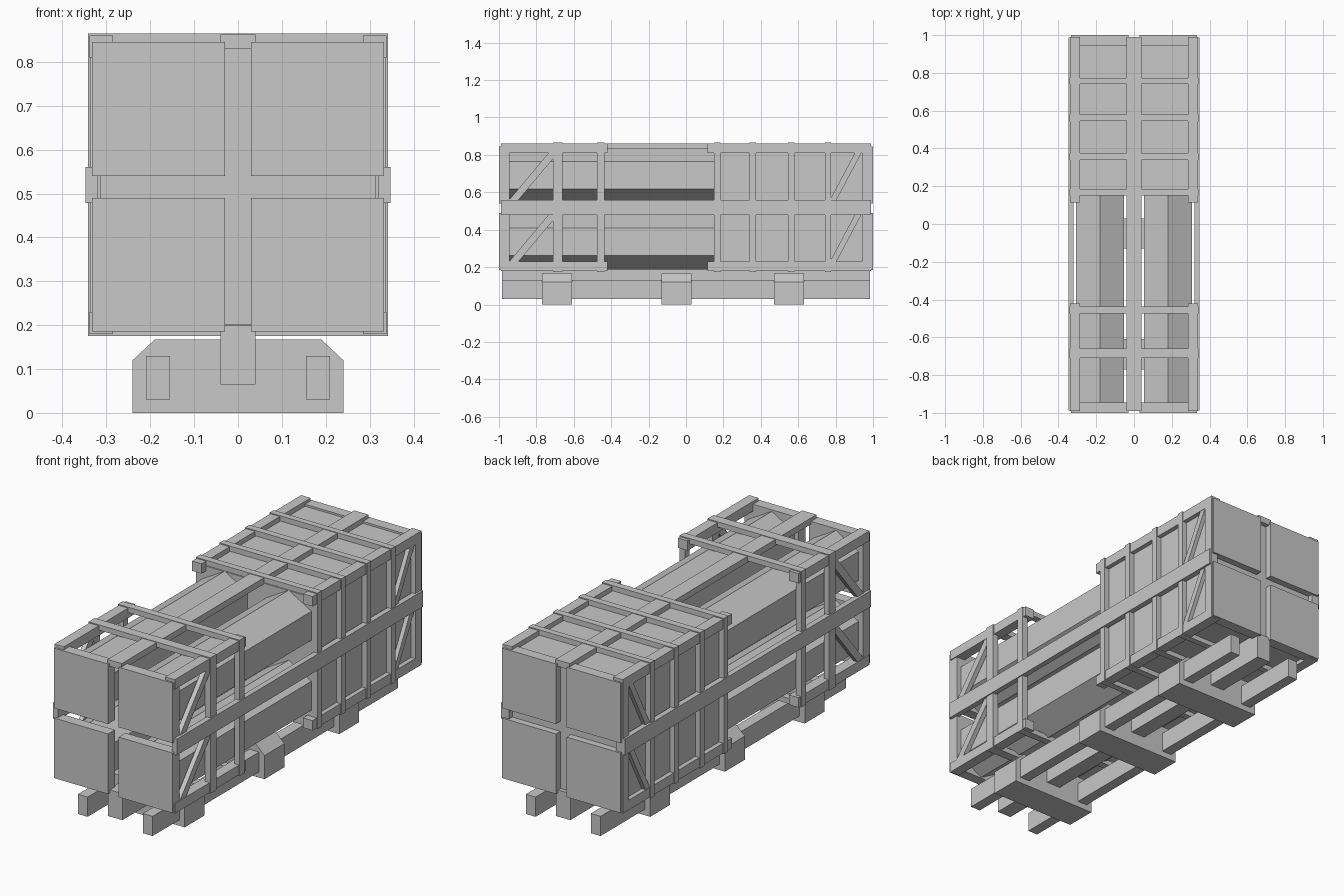
import bpy
import math
from mathutils import Vector

cube = bpy.data.objects.get("Cube")
if cube:
    bpy.data.objects.remove(cube, do_unlink=True)

GREY = (0.58, 0.58, 0.58, 1)
mat = bpy.data.materials.new("plain grey")
mat.use_nodes = True
mat.diffuse_color = GREY
mat.node_tree.nodes["Principled BSDF"].inputs["Base Color"].default_value = GREY


def prism(name, section, direction):
    """Extrude a closed 3D outline along a vector."""
    n = len(section)
    low = [Vector(p) for p in section]
    verts = low + [p + Vector(direction) for p in low]
    faces = [list(range(n))[::-1], list(range(n, 2 * n))]
    faces += [[i, (i + 1) % n, n + (i + 1) % n, n + i] for i in range(n)]
    mesh = bpy.data.meshes.new(name)
    mesh.from_pydata(verts, [], faces)
    mesh.materials.append(mat)
    obj = bpy.data.objects.new(name, mesh)
    bpy.context.collection.objects.link(obj)
    # consistent outward normals
    import bmesh
    bm = bmesh.new()
    bm.from_mesh(mesh)
    bmesh.ops.recalc_face_normals(bm, faces=bm.faces[:])
    bm.to_mesh(mesh)
    bm.free()
    return obj


def box(name, x, y, z):
    outline = [(x[0], y[0], z[0]), (x[1], y[0], z[0]),
               (x[1], y[0], z[1]), (x[0], y[0], z[1])]
    return prism(name, outline, (0, y[1] - y[0], 0))


def mirrored(name, x, y, z):
    """One box on each side of the centre plane."""
    box(name + "_left", x, y, z)
    box(name + "_right", (-x[1], -x[0]), y, z)


MID = 0.52                      # height of the rack's middle
UPPER, LOWER = (0.54, 0.845), (0.185, 0.49)

# Pallet: three chamfered sleepers and three long beams
for y in (-0.77, -0.13, 0.47):
    outline = [(-0.24, y, 0), (0.24, y, 0), (0.24, y, 0.12),
               (0.19, y, 0.167), (-0.19, y, 0.167), (-0.24, y, 0.12)]
    prism("sleeper", outline, (0, 0.16, 0))
mirrored("pallet_beam", (0.155, 0.21), (-0.985, 0.985), (0.03, 0.13))
box("bottom_centre_beam", (-0.04, 0.04), (-0.985, 0.985), (0.065, 0.2))

# Rear housing and top centre rail
box("rear_housing", (-0.315, 0.315), (0.15, 0.965), (0.2, 0.835))
box("top_centre_rail", (-0.04, 0.04), (-0.99, 0.99), (0.83, 0.862))

# Four hexagonal canisters
for side in (-1, 1):
    for z in (0.335, 0.69):
        ring = [(side * 0.18 + 0.147 * math.sin(math.tau * i / 6), -0.96,
                 z + 0.147 * math.cos(math.tau * i / 6)) for i in range(6)]
        prism("canister", ring, (0, 1.13, 0))

# End plates, front and back
for y in ((-1, -0.945), (0.945, 1)):
    for z in (LOWER, UPPER):
        mirrored("end_plate", (0.03, 0.333), y, z)

# Long side rails and corner rails of the two cages
mirrored("middle_rail", (0.32, 0.348), (-0.988, 0.988), (0.478, 0.56))
for y in ((-0.99, -0.42), (0.115, 0.99)):
    for z in ((0.18, 0.23), (0.81, 0.86)):
        mirrored("corner_rail", (0.285, 0.338), y, z)

# Posts and cross ribs wrapped around the cages
for y, width in ((-0.71, 0.05), (-0.475, 0.038), (0.15, 0.035),
                 (0.34, 0.035), (0.545, 0.035), (0.742, 0.032)):
    span = (y, y + width)
    mirrored("side_post", (0.312, 0.342), span, (0.175, 0.865))
    box("top_rib", (-0.342, 0.342), span, (0.838, 0.865))
    box("bottom_rib", (-0.342, 0.342), span, (0.175, 0.202))
mirrored("rear_end_post", (0.3, 0.338), (0.94, 0.99), (0.18, 0.86))

# Diagonal braces at both ends, flat bars lying in the side faces
for x in (-0.336, 0.312):
    for z0, z1 in ((0.23, 0.48), (0.56, 0.81)):
        for y0, y1, w in ((-0.945, -0.71, 0.05), (0.77, 0.92, 0.035)):
            outline = [(x, y0, z0), (x, y0 + w, z0),
                       (x, y1 + w / 2, z1), (x, y1 - w / 2, z1)]
            prism("diagonal_brace", outline, (0.024, 0, 0))
